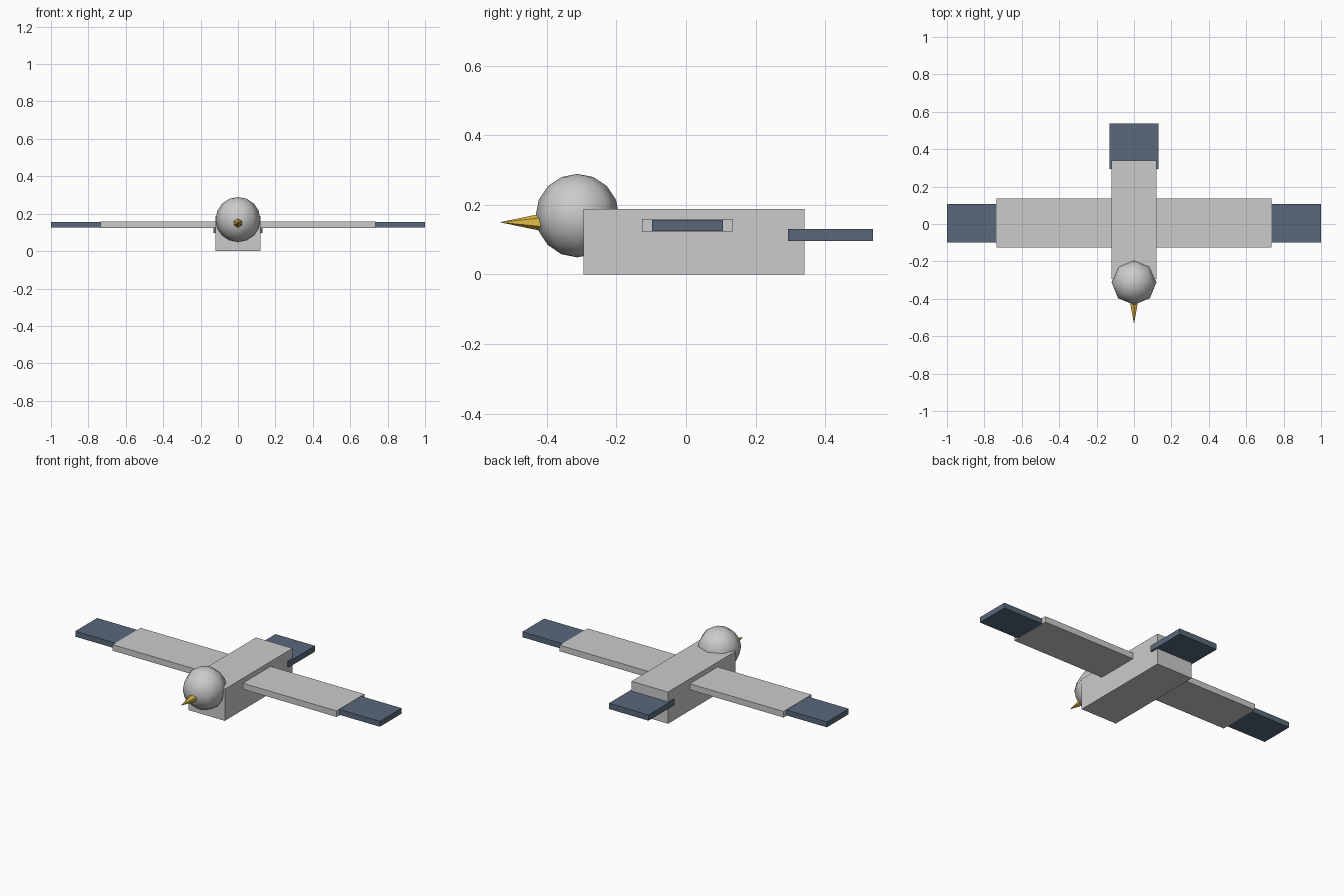
import bpy, math

if "Cube" in bpy.data.objects:
    bpy.data.objects.remove(bpy.data.objects["Cube"])


def material(name, rgb):
    m = bpy.data.materials.new(name)
    m.diffuse_color = (*rgb, 1)
    m.use_nodes = True
    m.node_tree.nodes["Principled BSDF"].inputs["Base Color"].default_value = m.diffuse_color
    return m


slate = material("slate", (0.10, 0.14, 0.20))
yellow = material("yellow", (0.75, 0.50, 0.06))


def box(name, lo, hi, mat=None):
    """Axis-aligned box between two corners."""
    bpy.ops.mesh.primitive_cube_add(size=1, location=[(a + b) / 2 for a, b in zip(lo, hi)])
    ob = bpy.context.object
    ob.name = name
    ob.scale = [b - a for a, b in zip(lo, hi)]
    bpy.ops.object.transform_apply(location=False, rotation=False, scale=True)
    if mat:
        ob.data.materials.append(mat)
    return ob


# Body and tail
box("body", (-0.12, -0.295, 0), (0.12, 0.34, 0.188))
box("tail", (-0.13, 0.293, 0.096), (0.13, 0.537, 0.13), slate)

# Wings with darker tips
box("wings", (-0.735, -0.126, 0.123), (0.735, 0.135, 0.159))
for side, s in (("left", -1), ("right", 1)):
    x = sorted((0.70 * s, 1.0 * s))
    box(side + "_wing_tip", (x[0], -0.098, 0.125), (x[1], 0.107, 0.157), slate)

# Low-sided round head
bpy.ops.mesh.primitive_uv_sphere_add(segments=8, ring_count=8, radius=0.12,
                                     location=(0, -0.312, 0.169))
head = bpy.context.object
head.name = "head"
bpy.ops.object.shade_smooth()

# Six-sided beak pointing forward
bpy.ops.mesh.primitive_cone_add(vertices=6, radius1=0.026, radius2=0, depth=0.125,
                                location=(0, -0.4725, 0.15),
                                rotation=(math.pi / 2, 0, 0))
beak = bpy.context.object
beak.name = "beak"
beak.data.materials.append(yellow)
